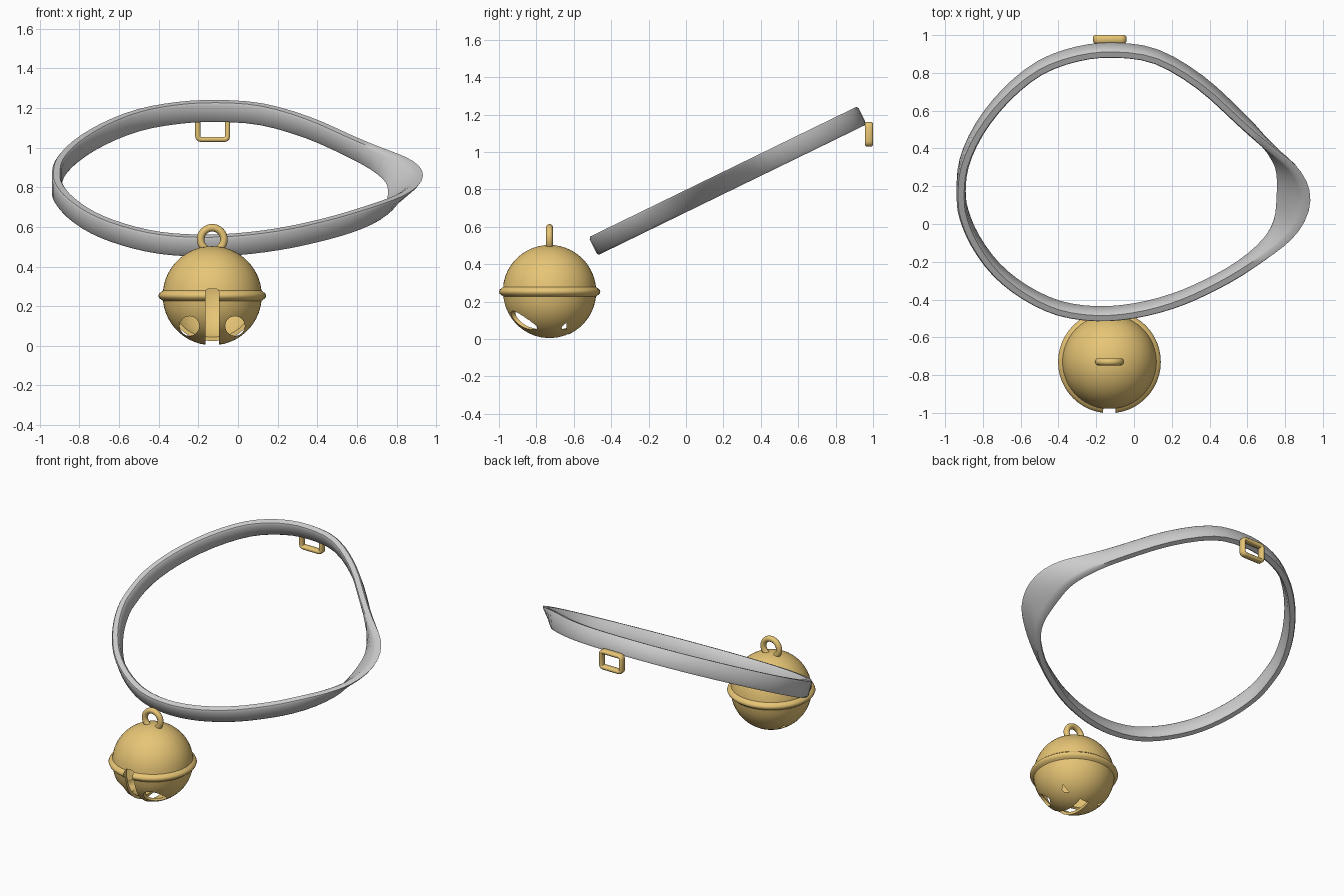
import bpy, bmesh, math
from mathutils import Vector

if "Cube" in bpy.data.objects:
    bpy.data.objects.remove(bpy.data.objects["Cube"])

gold = bpy.data.materials.new("gold")
gold.diffuse_color = (0.80, 0.56, 0.18, 1)
gold.use_nodes = True
gold.node_tree.nodes["Principled BSDF"].inputs["Base Color"].default_value = gold.diffuse_color


def finish(name, bm, mat=None, angle=40):
    bmesh.ops.remove_doubles(bm, verts=bm.verts, dist=1e-5)
    bmesh.ops.recalc_face_normals(bm, faces=bm.faces)
    me = bpy.data.meshes.new(name)
    bm.to_mesh(me)
    bm.free()
    ob = bpy.data.objects.new(name, me)
    bpy.context.collection.objects.link(ob)
    if mat:
        me.materials.append(mat)
    smooth(ob, angle)
    return ob


def smooth(ob, angle):
    bpy.ops.object.select_all(action='DESELECT')
    ob.select_set(True)
    bpy.context.view_layer.objects.active = ob
    bpy.ops.object.shade_smooth_by_angle(angle=math.radians(angle))


def closed_sweep(name, rings, mat=None, angle=40):
    """Skin a closed chain of closed sections."""
    bm = bmesh.new()
    vs = [[bm.verts.new(p) for p in r] for r in rings]
    n, m = len(vs), len(vs[0])
    for i in range(n):
        a, b = vs[i], vs[(i + 1) % n]
        for j in range(m):
            k = (j + 1) % m
            bm.faces.new((a[j], a[k], b[k], b[j]))
    return finish(name, bm, mat, angle)


# collar: tilted band swept along a hand-shaped oval (plan view x, y)
PLAN = [(-.1, .92), (.12, .885), (.35, .75), (.56, .56), (.74, .38), (.82, .27),
        (.845, .15), (.81, .01), (.72, -.11), (.56, -.235), (.38, -.335), (.2, -.41),
        (0, -.46), (-.2, -.475), (-.4, -.445), (-.58, -.36), (-.73, -.24),
        (-.84, -.09), (-.9, .05), (-.915, .16), (-.9, .32), (-.82, .5),
        (-.68, .68), (-.5, .825), (-.3, .9)]
SLOPE = 0.487
path = [Vector((x, y, .7375 + SLOPE * y)) for x, y in PLAN]
normal = Vector((0, -SLOPE, 1)).normalized()


def catmull(pts, steps):
    out, n = [], len(pts)
    for i in range(n):
        a, b, c, d = (pts[(i + k) % n] for k in (-1, 0, 1, 2))
        for s in range(steps):
            t = s / steps
            out.append(.5 * (2 * b + (c - a) * t + (2 * a - 5 * b + 4 * c - d) * t * t
                             + (3 * b - a - 3 * c + d) * t ** 3))
    return out


line = catmull(path, 3)
SECTION = [(.024, -.042), (.024, .042), (.016, .054), (-.016, .054),
           (-.024, .042), (-.024, -.042), (-.016, -.054), (.016, -.054)]
rings = []
for i, p in enumerate(line):
    tangent = (line[(i + 1) % len(line)] - line[i - 1]).normalized()
    out = normal.cross(tangent).normalized()
    if out.dot(p - Vector((0, .22, .84))) < 0:
        out = -out
    # the band flares outward at its upper edge on the right side
    flare = 1.35 * math.exp(-((p - path[6]).length / .27) ** 2)
    rings.append([p + out * (w + flare * h) + normal * h for w, h in SECTION])
closed_sweep("collar_band", rings, angle=50)

# bell: lathed ball with a rim around its middle
C = Vector((-.13, -.73, .253))
R = .25
prof = [(R * math.cos(a), R * math.sin(a))
        for a in [math.radians(-90 + 7 * i) for i in range(13)]]
prof[0] = (0, -R)
half = prof[:-1] + [(.2487, -.026), (.258, -.019), (.268, -.011), (.272, 0)]
prof = half + [(r, -z) for r, z in reversed(half[:-1])]
bm = bmesh.new()
vs = [bm.verts.new(C + Vector((r, 0, z))) for r, z in prof]
es = [bm.edges.new(e) for e in zip(vs, vs[1:])]
bmesh.ops.spin(bm, geom=vs + es, cent=C, axis=(0, 0, 1), angle=math.tau, steps=48)
bell = finish("bell", bm, gold)


# cutters: hollow, front slot, two round side holes
def cutter(name, build):
    b = bmesh.new()
    build(b)
    ob = finish(name, b, gold)
    ob.hide_render = True
    return ob


def hollow(b):
    bmesh.ops.create_uvsphere(b, u_segments=40, v_segments=24, radius=.232)
    bmesh.ops.translate(b, verts=b.verts, vec=C)


def slot(b):
    bmesh.ops.create_cube(b, size=1)
    bmesh.ops.scale(b, verts=b.verts, vec=(.066, .42, .34))
    bmesh.ops.translate(b, verts=b.verts, vec=(C.x, -.84, .118))
    top = [e for e in b.edges if all(v.co.z > .2 for v in e.verts)
           and abs(e.verts[0].co.x - e.verts[1].co.x) < .01]
    bmesh.ops.bevel(b, geom=top, offset=.014, segments=2, affect='EDGES', profile=.5)


def hole(side):
    def build(b):
        bmesh.ops.create_cone(b, cap_ends=True, segments=16, radius1=.05,
                              radius2=.05, depth=.42)
        for v in b.verts:
            x, y, z = v.co
            v.co = (C.x + side * .115 + x, -.85 + z, .1 + y)
    return build


cutters = [cutter("hollow_cutter", hollow), cutter("slot_cutter", slot),
           cutter("left_hole_cutter", hole(-1)), cutter("right_hole_cutter", hole(1))]
bpy.context.view_layer.objects.active = bell
for c in cutters:
    mod = bell.modifiers.new(c.name, 'BOOLEAN')
    mod.operation = 'DIFFERENCE'
    mod.solver = 'EXACT'
    mod.object = c
    bpy.ops.object.modifier_apply(modifier=mod.name)
for c in cutters:
    bpy.data.objects.remove(c)
smooth(bell, 40)

# hanging loop on top of the bell
loop = []
for i in range(32):
    a = math.tau * i / 32
    d = Vector((math.cos(a), 0, math.sin(a)))
    loop.append([Vector((C.x, C.y, .537)) + d * (.059 + .019 * math.cos(b))
                 + Vector((0, .019 * math.sin(b), 0))
                 for b in [math.tau * j / 12 for j in range(12)]])
closed_sweep("bell_loop", loop, gold, 60)

# rectangular buckle at the back, with rounded corners and bevelled bars
BAR = [(0, -.014), (0, .014), (-.007, .022), (-.019, .022),
       (-.026, .014), (-.026, -.014), (-.019, -.022), (-.007, -.022)]
buckle = []
for q, (sx, sz) in enumerate([(1, 1), (-1, 1), (-1, -1), (1, -1)]):
    corner = Vector((-.128 + sx * .060, .978, 1.095 + sz * .038))
    for k in range(4):
        a = math.radians(90 * q + 30 * k)
        d = Vector((math.cos(a), 0, math.sin(a)))
        buckle.append([corner + d * (.028 + w) + Vector((0, y, 0)) for w, y in BAR])
closed_sweep("buckle", buckle, gold, 50)
